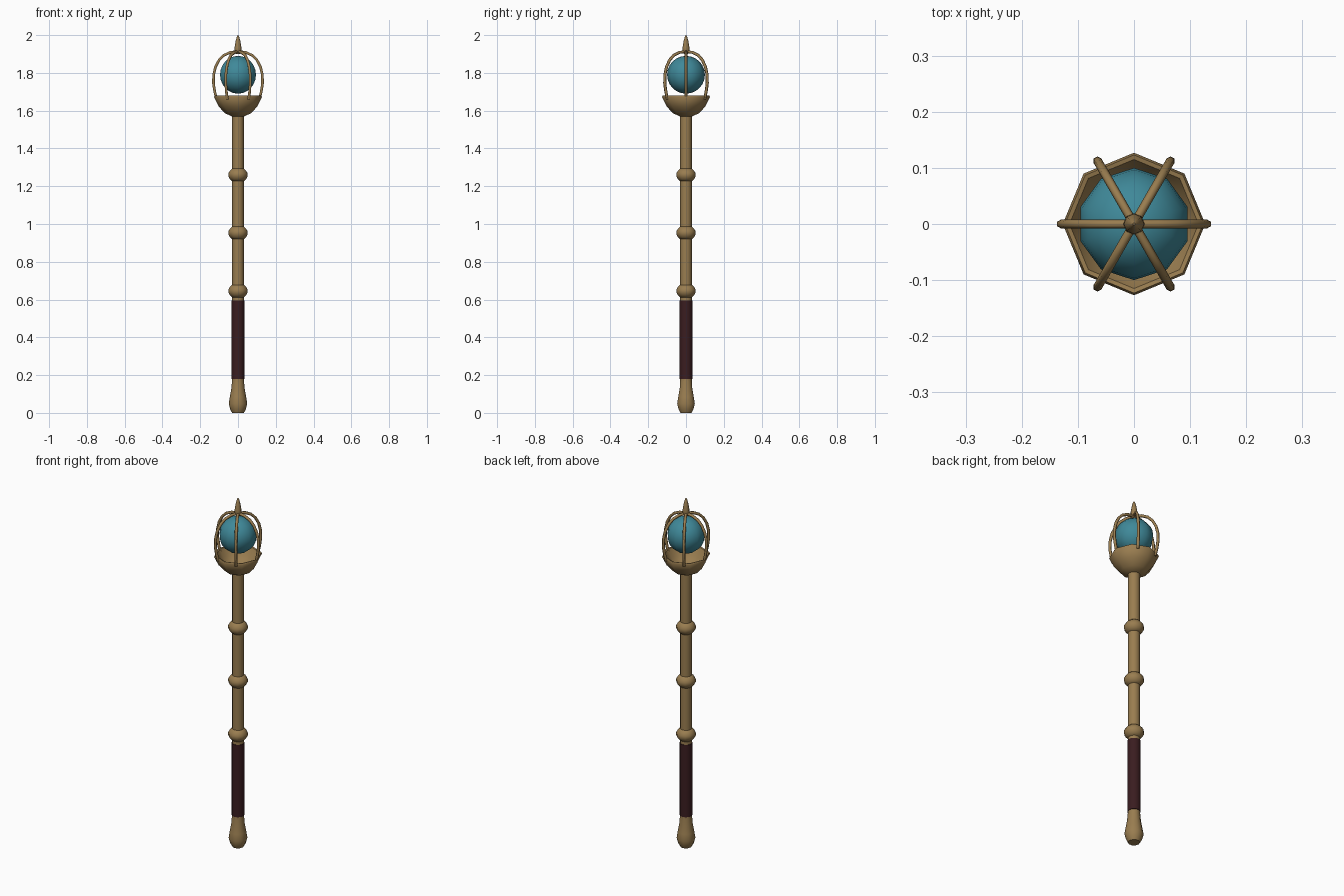
import bpy, bmesh, math
from mathutils import Vector

if "Cube" in bpy.data.objects:
    bpy.data.objects.remove(bpy.data.objects["Cube"])


def material(name, rgb):
    m = bpy.data.materials.new(name)
    m.diffuse_color = (*rgb, 1)
    m.use_nodes = True
    m.node_tree.nodes["Principled BSDF"].inputs["Base Color"].default_value = m.diffuse_color
    return m


GOLD = material("aged gold", (0.32, 0.205, 0.08))
TEAL = material("teal glass", (0.05, 0.25, 0.32))
LEATHER = material("dark red leather", (0.042, 0.012, 0.014))


def finish(name, bm, mat, angle=50):
    bmesh.ops.recalc_face_normals(bm, faces=bm.faces)
    me = bpy.data.meshes.new(name)
    bm.to_mesh(me)
    bm.free()
    me.materials.append(mat)
    ob = bpy.data.objects.new(name, me)
    bpy.context.collection.objects.link(ob)
    bpy.ops.object.select_all(action='DESELECT')
    ob.select_set(True)
    bpy.context.view_layer.objects.active = ob
    bpy.ops.object.shade_smooth_by_angle(angle=math.radians(angle))
    return ob


def lathe(name, profile, mat, sides=8, angle=50):
    """Turn (radius, height) points round the z axis; ends are capped."""
    bm = bmesh.new()
    rings = [[bm.verts.new((r * math.cos(2 * math.pi * i / sides),
                            r * math.sin(2 * math.pi * i / sides), z))
              for i in range(sides)] for r, z in profile]
    for a, b in zip(rings, rings[1:]):
        for i in range(sides):
            j = (i + 1) % sides
            bm.faces.new((a[i], a[j], b[j], b[i]))
    bm.faces.new(rings[0])
    bm.faces.new(rings[-1])
    return finish(name, bm, mat, angle)


# shaft, pommel and grip
lathe("shaft", [(0.031, 0.15), (0.031, 1.60)], GOLD, 12)
lathe("pommel", [(0.031, 0), (0.041, 0.018), (0.049, 0.048), (0.043, 0.085),
                 (0.035, 0.13), (0.031, 0.18)], GOLD, 10)
lathe("grip", [(0.034, 0.18), (0.034, 0.595)], LEATHER, 12)

# collar rings
for i, z in enumerate((0.645, 0.953, 1.26)):
    lathe(f"collar_{i + 1}", [(0.03, z - 0.034), (0.043, z - 0.022), (0.051, z - 0.008),
                              (0.051, z + 0.008), (0.043, z + 0.022), (0.03, z + 0.034)],
          GOLD, 12)

# open cup under the orb
lathe("cup", [(0.033, 1.57), (0.07, 1.587), (0.102, 1.622), (0.127, 1.672), (0.123, 1.68),
              (0.115, 1.678), (0.092, 1.632), (0.06, 1.602), (0.02, 1.595)], GOLD, 8)

# orb
bm = bmesh.new()
bmesh.ops.create_uvsphere(bm, u_segments=10, v_segments=12, radius=0.1)
bmesh.ops.translate(bm, verts=bm.verts, vec=(0, 0, 1.79))
finish("orb", bm, TEAL, 60)

# cage bars: a swept tube repeated six times
PATH = [(0.113, 1.66), (0.123, 1.70), (0.13, 1.745), (0.129, 1.79), (0.119, 1.832),
        (0.10, 1.868), (0.075, 1.893), (0.042, 1.908), (0.0, 1.914)]
for k in range(6):
    a = k * math.pi / 3
    out, side = Vector((math.cos(a), math.sin(a), 0)), Vector((-math.sin(a), math.cos(a), 0))
    pts = [out * r + Vector((0, 0, z)) for r, z in PATH]
    bm, rings = bmesh.new(), []
    for i, p in enumerate(pts):
        t = (pts[min(i + 1, len(pts) - 1)] - pts[max(i - 1, 0)]).normalized()
        n = t.cross(side)
        rings.append([bm.verts.new(p + 0.008 * (side * math.cos(q * math.pi / 3)
                                                + n * math.sin(q * math.pi / 3)))
                      for q in range(6)])
    for r0, r1 in zip(rings, rings[1:]):
        for q in range(6):
            s = (q + 1) % 6
            bm.faces.new((r0[q], r0[s], r1[s], r1[q]))
    bm.faces.new(rings[0])
    bm.faces.new(rings[-1])
    finish(f"cage_bar_{k + 1}", bm, GOLD, 65)

# pointed finial
lathe("finial", [(0.012, 1.90), (0.019, 1.915), (0.018, 1.935), (0.012, 1.97),
                 (0.006, 1.993), (0.002, 2.0)], GOLD, 8)
